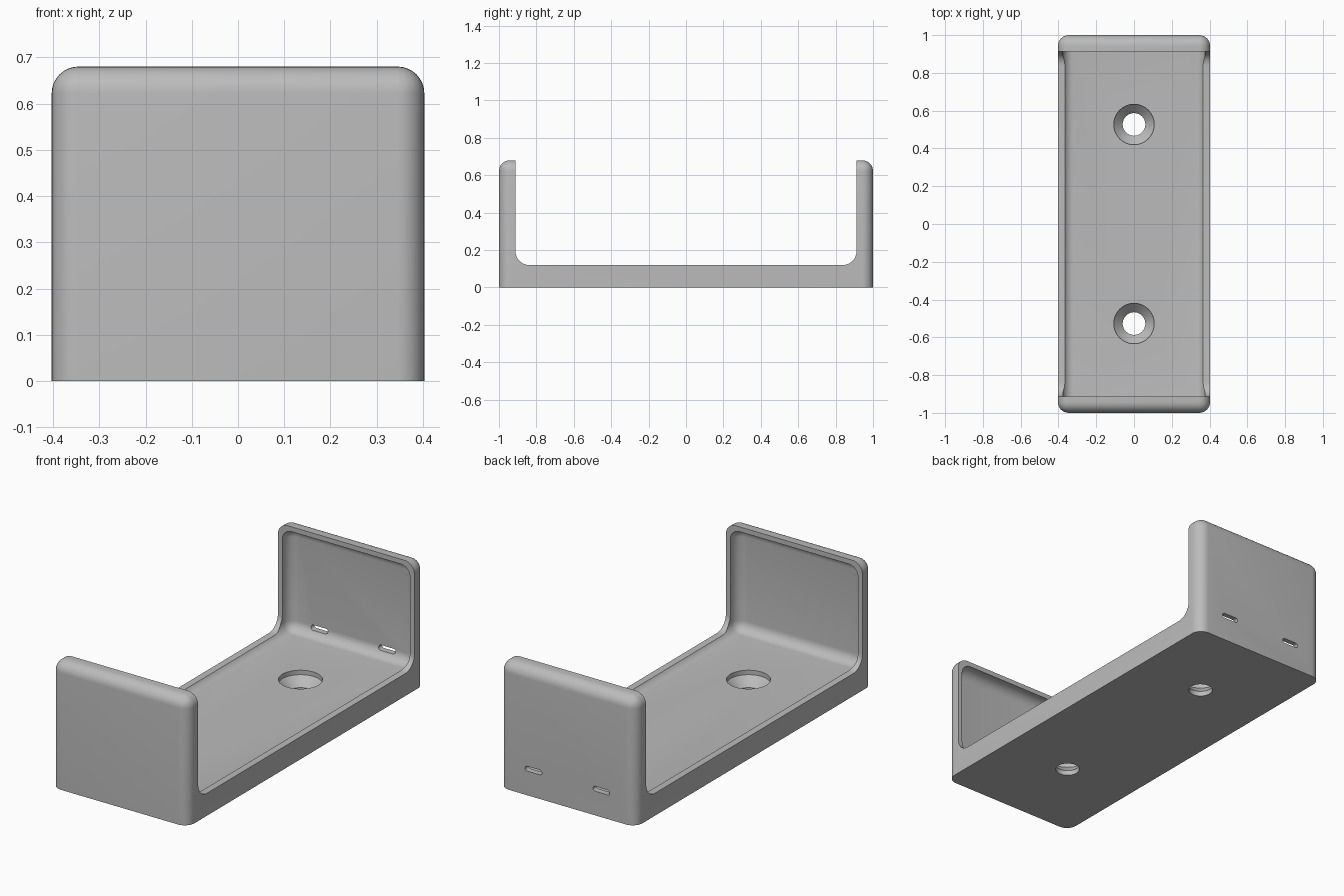
import bpy, bmesh, math
from mathutils import Matrix

if "Cube" in bpy.data.objects:
    bpy.data.objects.remove(bpy.data.objects["Cube"])

SEG = 8
grey = bpy.data.materials.new("light grey")
grey.diffuse_color = (0.5, 0.5, 0.5, 1)
grey.use_nodes = True
grey.node_tree.nodes["Principled BSDF"].inputs["Base Color"].default_value = grey.diffuse_color


def make(name, bm):
    bmesh.ops.recalc_face_normals(bm, faces=bm.faces[:])
    me = bpy.data.meshes.new(name)
    bm.to_mesh(me)
    bm.free()
    ob = bpy.data.objects.new(name, me)
    bpy.context.collection.objects.link(ob)
    return ob


def rounded_box(name, hx, hy, z0, z1, r, keep_bottom_sharp):
    bm = bmesh.new()
    bmesh.ops.create_cube(bm, size=1, matrix=Matrix.Translation((0, 0, (z0 + z1) / 2))
                          @ Matrix.Diagonal((2 * hx, 2 * hy, z1 - z0, 1)))
    edges = [e for e in bm.edges
             if not (keep_bottom_sharp and all(v.co.z < z0 + 1e-4 for v in e.verts))]
    bmesh.ops.bevel(bm, geom=edges, offset=r, segments=SEG, profile=0.5, affect='EDGES')
    return make(name, bm)


def extrude(name, points, vec):
    bm = bmesh.new()
    face = bm.faces.new([bm.verts.new(p) for p in points])
    ext = bmesh.ops.extrude_face_region(bm, geom=[face])["geom"]
    bmesh.ops.translate(bm, vec=vec, verts=[v for v in ext if isinstance(v, bmesh.types.BMVert)])
    return make(name, bm)


def lathe(name, profile, x, y, n=48):
    bm = bmesh.new()
    rings = [[bm.verts.new((x + r * math.cos(2 * math.pi * i / n),
                            y + r * math.sin(2 * math.pi * i / n), z)) for i in range(n)]
             for r, z in profile]
    for a, b in zip(rings, rings[1:]):
        for i in range(n):
            bm.faces.new((a[i], a[(i + 1) % n], b[(i + 1) % n], b[i]))
    bm.faces.new(rings[0])
    bm.faces.new(rings[-1])
    return make(name, bm)


def arc(cx, cz, r, a0, a1, n=SEG):
    return [(cx + r * math.cos(math.radians(a0 + (a1 - a0) * i / n)),
             cz + r * math.sin(math.radians(a0 + (a1 - a0) * i / n))) for i in range(n + 1)]


# Outer shell with rounded uprights and top, flat underside
bracket = rounded_box("bracket", 0.403, 1.0, 0.0, 0.68, 0.058, True)

# Open middle between the end walls, with filleted lower corners
W, F, R = 0.912, 0.12, 0.075
profile = [(-W, 1.0)] + arc(-W + R, F + R, R, 180, 270) + arc(W - R, F + R, R, 270, 360) + [(W, 1.0)]
cutters = [extrude("opening_cutter", [(-0.6, y, z) for y, z in profile], (1.2, 0, 0))]

# Shallow hollow leaving a thin lip all round
cutters.append(rounded_box("hollow_cutter", 0.377, 0.974, 0.098, 0.654, 0.055, False))

# Countersunk screw holes
for y in (-0.527, 0.527):
    cutters.append(lathe("screw_hole_cutter",
                         [(0.06, -0.1), (0.06, 0.027), (0.107, 0.074), (0.107, 0.2)], 0, y))

# Two small slots through the back wall
for x in (-0.2, 0.2):
    ends = arc(x + 0.037, 0.142, 0.013, -90, 90) + arc(x - 0.037, 0.142, 0.013, 90, 270)
    cutters.append(extrude("slot_cutter", [(px, 0.88, pz) for px, pz in ends], (0, 0.2, 0)))

bpy.context.view_layer.objects.active = bracket
bracket.select_set(True)
for c in cutters:
    c.hide_render = True
    mod = bracket.modifiers.new("cut", 'BOOLEAN')
    mod.operation = 'DIFFERENCE'
    mod.solver = 'EXACT'
    mod.object = c
    bpy.ops.object.modifier_apply(modifier=mod.name)
    bpy.data.objects.remove(c)

bracket.data.materials.clear()
bracket.data.materials.append(grey)
bpy.ops.object.shade_smooth_by_angle(angle=math.radians(30))
